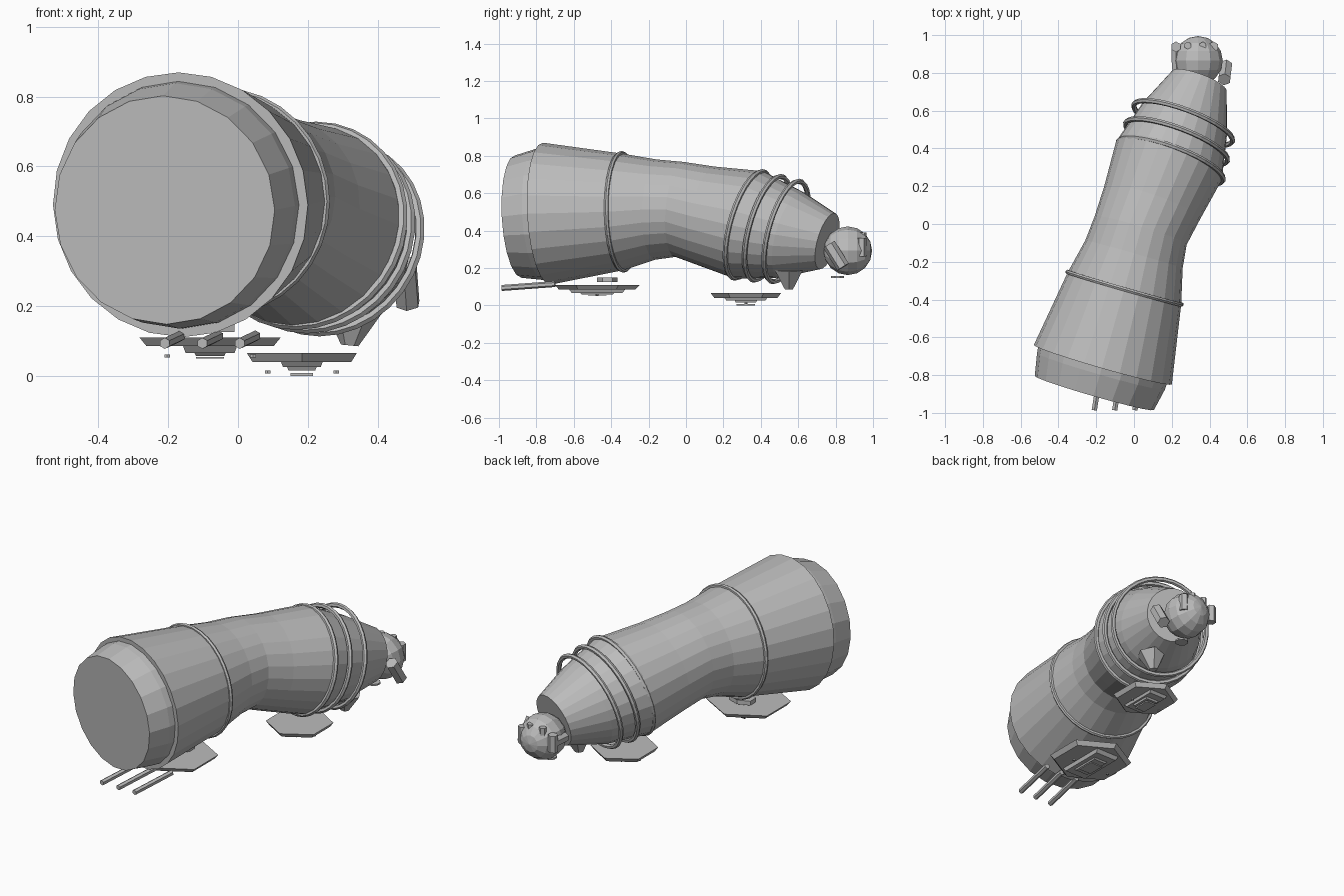
import bpy, bmesh, math
from mathutils import Vector, Matrix

if "Cube" in bpy.data.objects:
    bpy.data.objects.remove(bpy.data.objects["Cube"])

grey = bpy.data.materials.new("plain grey")
grey.diffuse_color = (0.5, 0.5, 0.5, 1)
grey.use_nodes = True
grey.node_tree.nodes["Principled BSDF"].inputs["Base Color"].default_value = grey.diffuse_color


def finish(name, bm):
    bmesh.ops.recalc_face_normals(bm, faces=bm.faces)
    me = bpy.data.meshes.new(name)
    bm.to_mesh(me)
    bm.free()
    me.materials.append(grey)
    ob = bpy.data.objects.new(name, me)
    bpy.context.collection.objects.link(ob)
    return ob


def frame(yaw, pitch):
    """Right, up and forward vectors of a tilted cross-section."""
    y, p = math.radians(yaw), math.radians(pitch)
    fwd = Vector((math.sin(y) * math.cos(p), math.cos(y) * math.cos(p), math.sin(p)))
    right = Vector((math.cos(y), -math.sin(y), 0))
    return right, right.cross(fwd), fwd


def loft(name, sections, sides):
    """Skin through circles given as (x, y, z, radius, yaw, pitch)."""
    bm = bmesh.new()
    loops = []
    for x, y, z, r, yaw, pitch in sections:
        right, up, _ = frame(yaw, pitch)
        loops.append([bm.verts.new(Vector((x, y, z)) + r * (
            right * math.cos(math.tau * i / sides) + up * math.sin(math.tau * i / sides)))
            for i in range(sides)])
    for a, b in zip(loops, loops[1:]):
        for i in range(sides):
            j = (i + 1) % sides
            bm.faces.new((a[i], a[j], b[j], b[i]))
    bm.faces.new(loops[0])
    bm.faces.new(loops[-1])
    return finish(name, bm)


def torus(name, centre, radius, minor, yaw, pitch, sides=32, around=6):
    bm = bmesh.new()
    right, up, fwd = frame(yaw, pitch)
    loops = []
    for i in range(sides):
        a = math.tau * i / sides
        out = right * math.cos(a) + up * math.sin(a)
        loops.append([bm.verts.new(Vector(centre) + out * (radius + minor * math.cos(math.tau * k / around))
                      + fwd * minor * math.sin(math.tau * k / around)) for k in range(around)])
    for i in range(sides):
        a, b = loops[i], loops[(i + 1) % sides]
        for k in range(around):
            m = (k + 1) % around
            bm.faces.new((a[k], a[m], b[m], b[k]))
    return finish(name, bm)


def rod(name, p, q, r1, r2=None, sides=6):
    """Straight prism or cone between two points."""
    p, q = Vector(p), Vector(q)
    d = q - p
    bm = bmesh.new()
    m = Matrix.Translation((p + q) / 2) @ d.to_track_quat('Z', 'Y').to_matrix().to_4x4()
    bmesh.ops.create_cone(bm, cap_ends=True, segments=sides, radius1=r1,
                          radius2=r1 if r2 is None else r2, depth=d.length, matrix=m)
    return finish(name, bm)


def slab(name, x, y, z0, z1, sx, sy, sides=6, taper=0.9):
    """Flat plate, bottom edge narrower than the top; sx, sy are full widths."""
    bm = bmesh.new()
    off = math.pi / 2 if sides == 6 else math.pi / sides
    ring = [(math.cos(off + math.tau * i / sides), math.sin(off + math.tau * i / sides)) for i in range(sides)]
    mx, my = max(c for c, s in ring), max(s for c, s in ring)
    lo, hi = [[bm.verts.new((x + c / mx * sx / 2 * t, y + s / my * sy / 2 * t, z)) for c, s in ring]
              for z, t in ((z0, taper), (z1, 1))]
    bm.faces.new(lo)
    bm.faces.new(hi)
    for i in range(sides):
        j = (i + 1) % sides
        bm.faces.new((lo[i], lo[j], hi[j], hi[i]))
    return finish(name, bm)


# Main hull: wide rear, narrow waist, bulge and front cone
loft("hull", [
    (-0.165, -0.745, 0.49, 0.38, 16, 3),
    (-0.05, -0.34, 0.50, 0.312, 16, 1),
    (0.00, -0.16, 0.512, 0.268, 16, -1),
    (0.035, -0.035, 0.513, 0.255, 17, -5),
    (0.095, 0.11, 0.478, 0.268, 19, -10),
    (0.185, 0.335, 0.43, 0.298, 20, -15),
    (0.27, 0.56, 0.378, 0.238, 20.5, -15),
    (0.345, 0.755, 0.343, 0.155, 20.5, -15)], 24)

# Rear cap, slightly smaller than the hull
loft("rear_cap", [
    (-0.21, -0.895, 0.475, 0.328, 16, 3),
    (-0.175, -0.78, 0.487, 0.352, 16, 3),
    (-0.165, -0.74, 0.49, 0.355, 16, 3)], 20)

# Bands around the hull
torus("rear_band", (-0.05, -0.34, 0.50), 0.314, 0.012, 16, 1)
for i, (c, r) in enumerate([((0.195, 0.335, 0.43), 0.295),
                            ((0.225, 0.435, 0.412), 0.287),
                            ((0.26, 0.535, 0.395), 0.278)]):
    torus(f"front_band_{i + 1}", c, r, 0.014, 20.5, -15)

# Three rods under the rear
for i, x in enumerate((-0.21, -0.102, 0.005)):
    rod(f"rear_rod_{i + 1}", (x, -0.985, 0.093), (x + 0.045, -0.70, 0.114), 0.016)

# Hexagonal plates under the hull with stepped panels and studs
slab("rear_plate", -0.08, -0.475, 0.085, 0.11, 0.405, 0.455)
slab("rear_panel", -0.08, -0.475, 0.065, 0.085, 0.155, 0.30, 4)
slab("rear_panel_step", -0.08, -0.475, 0.057, 0.066, 0.09, 0.18, 4)
slab("rear_panel_base", -0.08, -0.475, 0.049, 0.054, 0.08, 0.10, 4, 1)
slab("rear_mount", -0.08, -0.42, 0.125, 0.15, 0.14, 0.11, 6, 1)
slab("front_plate", 0.183, 0.32, 0.04, 0.065, 0.315, 0.375)
slab("front_panel", 0.183, 0.32, 0.025, 0.04, 0.12, 0.23, 4)
slab("front_panel_step", 0.183, 0.32, 0.015, 0.026, 0.085, 0.12, 4)
slab("front_panel_base", 0.183, 0.32, 0.0, 0.008, 0.065, 0.10, 4, 1)
for tag, cx, cy, z, dx in (("rear", -0.08, -0.475, 0.053, 0.123), ("front", 0.183, 0.32, 0.007, 0.098)):
    for side, s in (("left", -1), ("right", 1)):
        slab(f"{tag}_stud_{side}", cx + s * dx, cy, z, z + 0.008, 0.016, 0.016, 6, 1)

# Tapered foot under the front cone
rod("front_foot", (0.33, 0.55, 0.19), (0.32, 0.55, 0.087), 0.085, 0.025)

# Faceted ball head
bm = bmesh.new()
bmesh.ops.create_uvsphere(bm, u_segments=12, v_segments=8, radius=0.13,
                          matrix=Matrix.Translation((0.34, 0.865, 0.292)) @ Matrix.Rotation(math.pi / 2, 4, 'X'))
finish("head", bm)

# Small fittings on the head
rod("head_side_block", (0.478, 0.765, 0.325), (0.487, 0.84, 0.205), 0.036)
for i, (x, y, z0, z1) in enumerate(((0.222, 0.938, 0.26, 0.36), (0.42, 0.938, 0.26, 0.36),
                                    (0.285, 0.945, 0.31, 0.39), (0.365, 0.945, 0.31, 0.39))):
    rod(f"head_peg_{i + 1}", (x, y, z0), (x, y, z1), 0.028 if i < 2 else 0.02)
rod("head_left_block", (0.225, 0.82, 0.30), (0.222, 0.94, 0.31), 0.028)
slab("head_base_disc", 0.33, 0.81, 0.147, 0.157, 0.07, 0.07, 8, 1)
